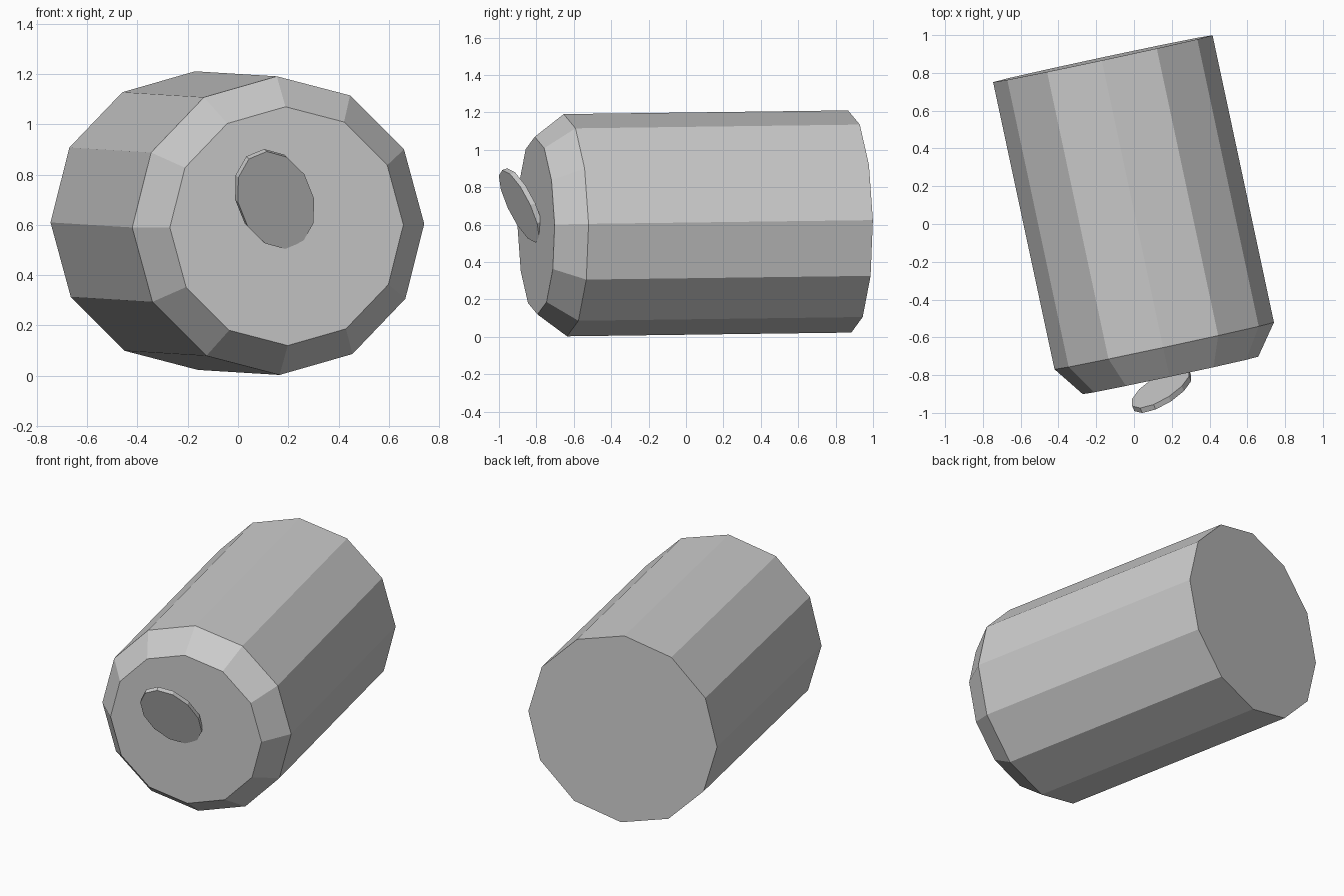
import bpy, bmesh
from math import cos, sin, pi, radians
from mathutils import Vector

if "Cube" in bpy.data.objects:
    bpy.data.objects.remove(bpy.data.objects["Cube"])

SIDES = 12

def ring(center, u, v, phase=0.0):
    return [center + u * cos(phase + 2 * pi * i / SIDES) + v * sin(phase + 2 * pi * i / SIDES)
            for i in range(SIDES)]

def loft(name, rings):
    """Join rings with side faces and cap both ends."""
    bm = bmesh.new()
    rows = [[bm.verts.new(p) for p in r] for r in rings]
    for a, b in zip(rows, rows[1:]):
        for i in range(SIDES):
            j = (i + 1) % SIDES
            bm.faces.new((a[i], a[j], b[j], b[i]))
    bm.faces.new(rows[0][::-1])
    bm.faces.new(rows[-1])
    bmesh.ops.recalc_face_normals(bm, faces=bm.faces)
    mesh = bpy.data.meshes.new(name)
    bm.to_mesh(mesh)
    bm.free()
    obj = bpy.data.objects.new(name, mesh)
    bpy.context.collection.objects.link(obj)
    return obj

# Can body lying on its side, with a tapered shoulder and flat lid
back = Vector((-0.165, 0.875, 0.617))
shoulder = Vector((0.16, -0.645, 0.597))
axis = (shoulder - back).normalized()
lid = shoulder + axis * 0.16
right = Vector((-axis.y, axis.x, 0)).normalized()
up = axis.cross(right)
phase = radians(0.7)
loft("can_body", [ring(c, right * r, up * r, phase)
                  for c, r in ((back, 0.594), (shoulder, 0.594), (lid, 0.475))])

# Oval pull tab, raised at an angle from the lid
slope_x, slope_z = 0.42, -0.38
def on_tab(x, z):
    return Vector((x, slope_x * x + slope_z * z, z))

normal = Vector((slope_x, -1, slope_z)).normalized()
tab_center = Vector((0.151, -0.893, 0.698))
u, v = on_tab(0.155, -0.02), on_tab(-0.015, 0.193)
loft("pull_tab", [ring(tab_center - normal * 0.03, u, v, radians(8)),
                  ring(tab_center, u, v, radians(8))])
